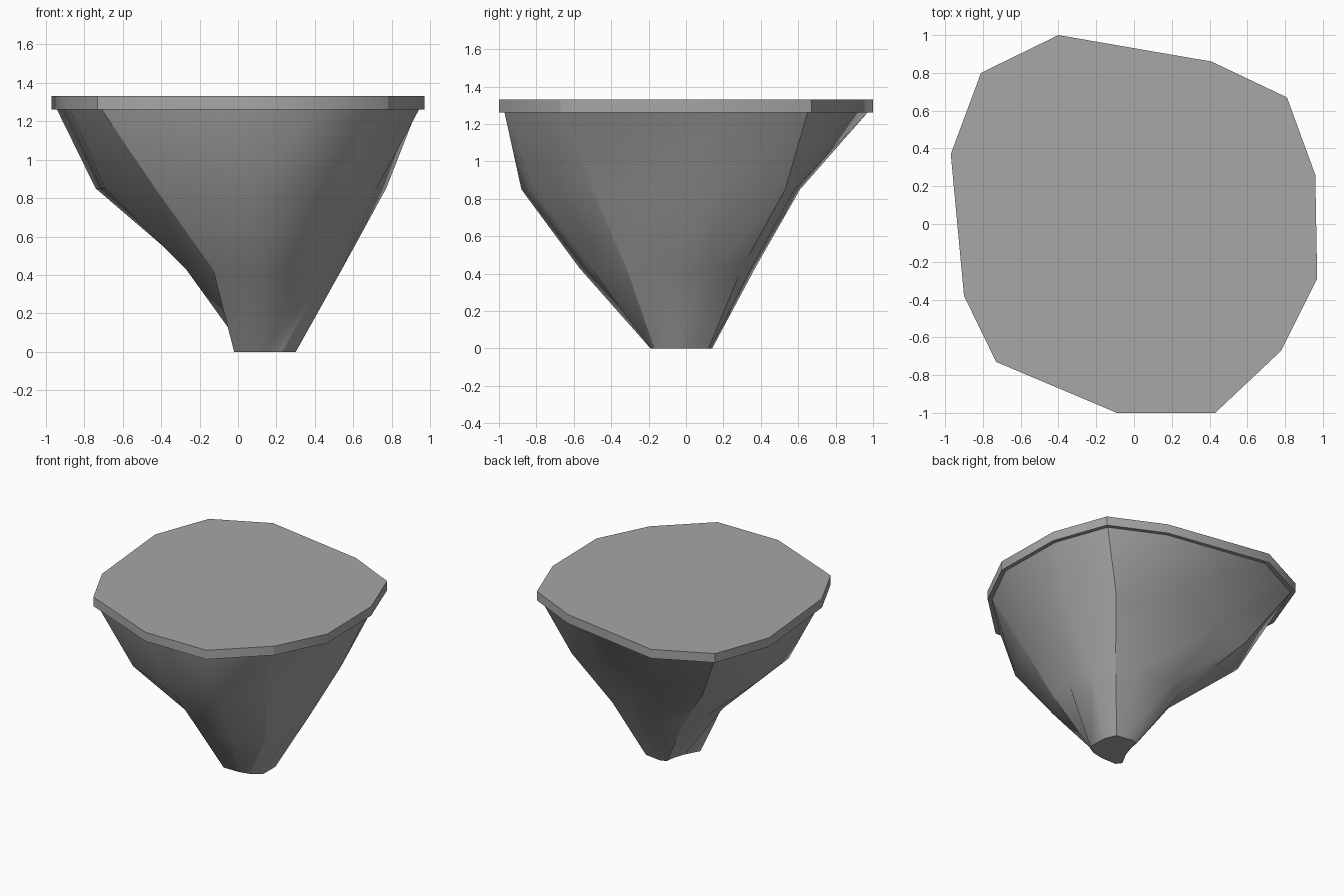
import bpy

default_cube = bpy.data.objects.get("Cube")
if default_cube:
    bpy.data.objects.remove(default_cube, do_unlink=True)


def make_material(name, colour):
    material = bpy.data.materials.new(name)
    material.use_nodes = True
    material.diffuse_color = colour
    shader = material.node_tree.nodes["Principled BSDF"]
    shader.inputs["Base Color"].default_value = colour
    return material


def scaled(outline, factor):
    return [(x * factor, y * factor) for x, y in outline]


def loft(name, sections, material):
    """Skin a stack of (height, outline) sections and cap both ends."""
    count = len(sections[0][1])
    last = len(sections) - 1
    verts = [(x, y, z) for z, outline in sections for x, y in outline]
    faces = [tuple(reversed(range(count))),
             tuple(range(last * count, len(verts)))]
    for low in range(0, last * count, count):
        high = low + count
        for i in range(count):
            j = (i + 1) % count
            faces.append((low + i, low + j, high + j))
            faces.append((low + i, high + j, high + i))
    mesh = bpy.data.meshes.new(name)
    mesh.from_pydata(verts, [], faces)
    mesh.materials.append(material)

    # Smooth sides in four quarters, with sharp corners between and round the caps
    for polygon in mesh.polygons:
        polygon.use_smooth = len(polygon.vertices) == 3
    for edge in mesh.edges:
        (level_a, a), (level_b, b) = (divmod(v, count) for v in edge.vertices)
        corner = a == b and a % 3 == 2
        cap = level_a == level_b and level_a in (0, last)
        edge.use_edge_sharp = corner or cap
    mesh.update()
    part = bpy.data.objects.new(name, mesh)
    bpy.context.collection.objects.link(part)
    return part


stone_grey = make_material("stone grey", (0.385, 0.385, 0.385, 1))

# Irregular twelve-sided rim, and the rock sections that taper below it
rim = [(.97, -.29), (.96, .26), (.81, .67), (.41, .86), (-.4, 1), (-.81, .8),
       (-.97, .37), (-.9, -.38), (-.73, -.73), (-.09, -1), (.43, -1), (.78, -.67)]
shoulder = [(.72, -.2), (.77, .16), (.61, .53), (.38, .58), (-.25, .61), (-.54, .57),
            (-.74, .25), (-.69, -.27), (-.43, -.67), (.07, -.88), (.4, -.82), (.58, -.5)]
waist = [(.54, -.08), (.52, .16), (.42, .3), (.26, .35), (-.05, .37), (-.18, .28),
         (-.25, .08), (-.27, -.07), (-.13, -.37), (.08, -.57), (.31, -.51), (.47, -.32)]
foot = [(.3, -.12), (.3, .03), (.26, .12), (.2, .13), (.12, .14), (.08, .12),
        (.07, .05), (.04, -.04), (-.02, -.15), (.01, -.19), (.14, -.19), (.23, -.17)]

# Flat slab on top
loft("top_slab", [(1.26, rim), (1.33, rim)], stone_grey)

# Tapering rock underneath
loft("rock_base",
     [(0, foot), (.43, waist), (.85, shoulder), (1.26, scaled(rim, .97))],
     stone_grey)
